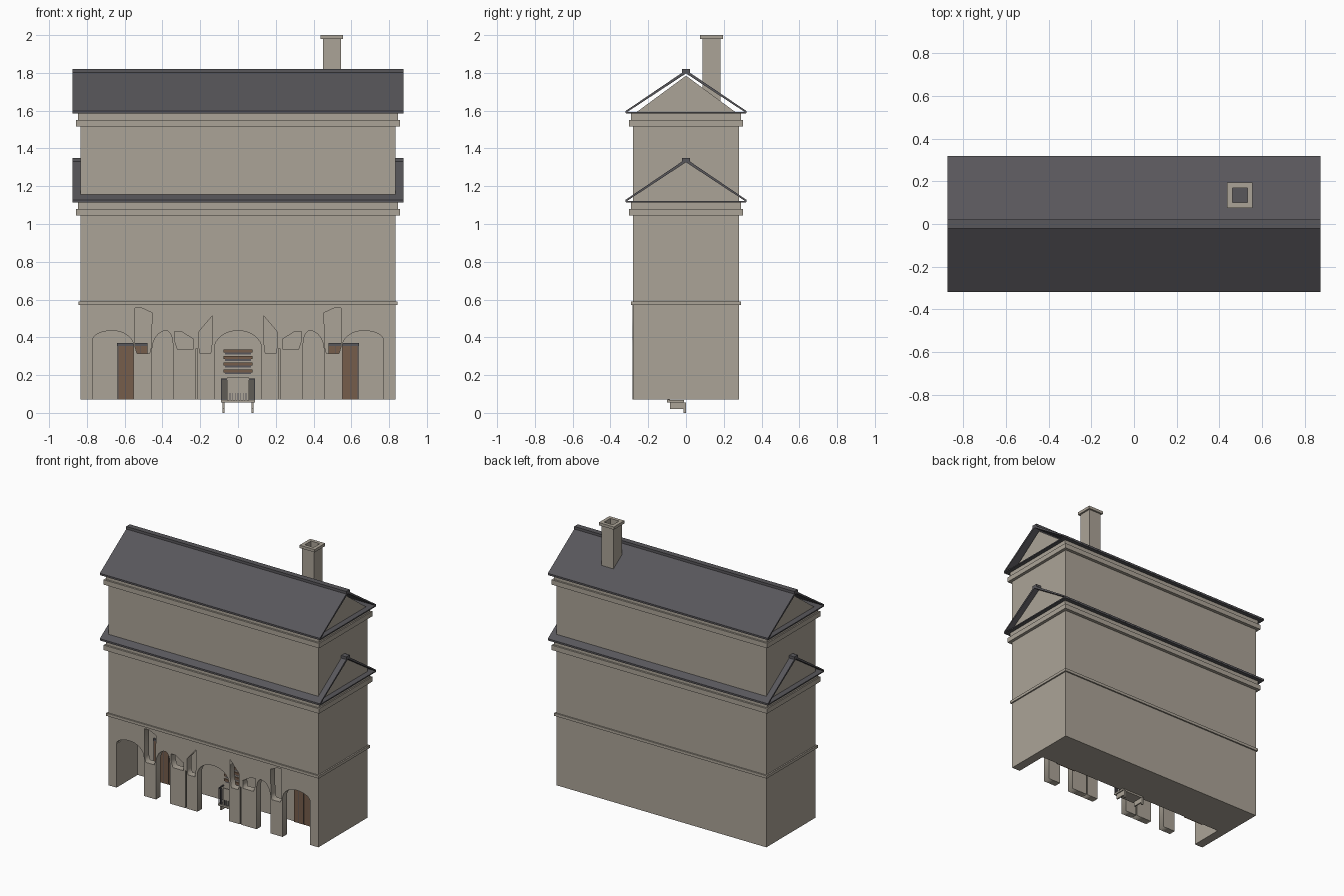
import bpy, bmesh, math

if "Cube" in bpy.data.objects:
    bpy.data.objects.remove(bpy.data.objects["Cube"])


def material(name, rgb):
    m = bpy.data.materials.new(name)
    m.diffuse_color = (*rgb, 1)
    m.use_nodes = True
    m.node_tree.nodes["Principled BSDF"].inputs["Base Color"].default_value = m.diffuse_color
    return m


STONE = material("warm_stone", (0.41, 0.37, 0.31))
SLATE = material("dark_slate", (0.098, 0.095, 0.105))
WOOD = material("brown_wood", (0.18, 0.11, 0.07))


def add(name, mesh, mat):
    mesh.materials.clear()
    mesh.materials.append(mat)
    ob = bpy.data.objects.new(name, mesh)
    bpy.context.collection.objects.link(ob)
    return ob


def box(name, x, y, z, mat):
    """Box from (min, max) pairs."""
    bm = bmesh.new()
    bmesh.ops.create_cube(bm, size=1)
    for v in bm.verts:
        v.co = [r[0] if c < 0 else r[1] for c, r in zip(v.co, (x, y, z))]
    me = bpy.data.meshes.new(name)
    bm.to_mesh(me)
    bm.free()
    return add(name, me, mat)


def prism(name, yz, x, mat):
    """Closed y-z profile extruded along x."""
    bm = bmesh.new()
    f = bm.faces.new([bm.verts.new((x[0], a, b)) for a, b in yz])
    r = bmesh.ops.extrude_face_region(bm, geom=[f])
    for v in r["geom"]:
        if isinstance(v, bmesh.types.BMVert):
            v.co.x = x[1]
    bmesh.ops.recalc_face_normals(bm, faces=bm.faces)
    me = bpy.data.meshes.new(name)
    bm.to_mesh(me)
    bm.free()
    return add(name, me, mat)


def around(name, hx, hy, z, mat=STONE):
    return box(name, (-hx, hx), (-hy, hy), z, mat)


# Walls: ground floor behind the arcade, end walls, upper storeys
WALL_Y = -0.04
box("ground_floor", (-0.835, 0.835), (WALL_Y, 0.28), (0.07, 0.58), STONE)
for s, side in ((-1, "left"), (1, "right")):
    box(side + "_end_wall", sorted((s * 0.77, s * 0.835)), (-0.28, WALL_Y),
        (0.07, 0.58), STONE)
around("middle_storey", 0.835, 0.28, (0.575, 1.12))
around("upper_storey", 0.835, 0.28, (1.12, 1.59))
around("string_course", 0.845, 0.29, (0.57, 0.59))

# Arcade front: one outline with arched openings plus spandrel holes


def arch(x0, z0, xm, zm, x1, z1, n=8):
    pts = [(x0, 0.07)]
    for i in range(2 * n + 1):
        a = math.pi * (1 - i / (2 * n))
        xe, ze = (x0, z0) if i <= n else (x1, z1)
        pts.append((xm + abs(xe - xm) * math.cos(a), ze + (zm - ze) * math.sin(a)))
    return pts + [(x1, 0.07)]


def mirrored(pts):
    return [(-x, z) for x, z in reversed(pts)]


left = [arch(-0.77, 0.385, -0.665, 0.435, -0.552, 0.35),
        arch(-0.455, 0.33, -0.38, 0.435, -0.345, 0.36),
        [(-0.222, 0.07), (-0.222, 0.34), (-0.214, 0.34), (-0.214, 0.07)]]
left[0] = left[0][1:]
openings = left + [arch(-0.125, 0.34, 0, 0.435, 0.125, 0.34)] \
    + [mirrored(p) for p in reversed(left)]
outline = [(-0.77, 0.58)] + [p for o in openings for p in o] + [(0.77, 0.58)]
holes = [
    [(-0.545, 0.35), (-0.545, 0.555), (-0.51, 0.555), (-0.455, 0.53),
     (-0.46, 0.35), (-0.468, 0.315), (-0.535, 0.315)],
    [(-0.335, 0.38), (-0.335, 0.43), (-0.30, 0.43), (-0.235, 0.39),
     (-0.238, 0.335), (-0.32, 0.335)],
    [(-0.207, 0.35), (-0.207, 0.43), (-0.135, 0.515), (-0.135, 0.39),
     (-0.145, 0.315), (-0.20, 0.315)],
]
curve = bpy.data.curves.new("arcade_outline", "CURVE")
curve.dimensions = "2D"
curve.fill_mode = "BOTH"
curve.extrude = 0.025
for loop in [outline] + holes + [mirrored(h) for h in holes]:
    sp = curve.splines.new("POLY")
    sp.points.add(len(loop) - 1)
    for p, (x, z) in zip(sp.points, loop):
        p.co = (x, z, 0, 1)
    sp.use_cyclic_u = True
tmp = bpy.data.objects.new("arcade_outline", curve)
bpy.context.collection.objects.link(tmp)
dg = bpy.context.evaluated_depsgraph_get()
mesh = bpy.data.meshes.new_from_object(tmp.evaluated_get(dg))
bpy.data.objects.remove(tmp)
arcade = add("arcade_front", mesh, STONE)
arcade.rotation_euler.x = math.pi / 2
arcade.location.y = -0.257

# Doors with dark lintels
for s, side in ((-1, "left"), (1, "right")):
    def sx(a, b):
        return sorted((s * a, s * b))
    box(side + "_door", sx(0.48, 0.633), (WALL_Y - 0.008, WALL_Y), (0.07, 0.355), WOOD)
    box(side + "_door_lintel", sx(0.478, 0.64), (WALL_Y - 0.012, WALL_Y),
        (0.355, 0.37), SLATE)
    box(side + "_door_jamb", sx(0.633, 0.638), (WALL_Y - 0.01, WALL_Y),
        (0.07, 0.355), SLATE)
    for i in range(1, 4):
        x = 0.48 + i * 0.038
        box(side + "_door_groove", sx(x - 0.001, x + 0.001),
            (WALL_Y - 0.009, WALL_Y), (0.07, 0.355), SLATE)

# Shuttered centre window
for i in range(4):
    z = 0.205 + i * 0.035
    box("window_gap", (-0.068, 0.068), (WALL_Y - 0.004, WALL_Y), (z, z + 0.012), SLATE)
    box("window_slat", (-0.076, 0.076), (WALL_Y - 0.009, WALL_Y),
        (z + 0.010, z + 0.026), WOOD)

# Balcony: slab, brackets, railing and panel
box("balcony_slab", (-0.09, 0.09), (-0.10, WALL_Y + 0.03), (0.055, 0.068), STONE)
for s in (-1, 1):
    xs = sorted((s * 0.072, s * 0.082))
    box("balcony_bracket", xs, (-0.085, 0), (0.02, 0.055), STONE)
    box("bracket_foot", xs, (-0.012, 0), (0, 0.055), STONE)
    for x in (0.086, 0.074, 0.064):
        box("baluster", sorted((s * (x - 0.003), s * (x + 0.003))),
            (-0.097, -0.091), (0.068, 0.18), SLATE)
    box("side_rail", sorted((s * 0.083, s * 0.089)), (-0.097, WALL_Y),
        (0.174, 0.182), SLATE)
    box("front_rail", sorted((s * 0.058, s * 0.089)), (-0.097, -0.091),
        (0.174, 0.182), SLATE)
for i in range(-3, 4):
    box("short_baluster", (i * 0.014 - 0.002, i * 0.014 + 0.002),
        (-0.097, -0.092), (0.068, 0.105), SLATE)
box("balcony_panel", (-0.057, 0.057), (-0.09, -0.084), (0.068, 0.187), STONE)

# Cornices and two gable roofs
for name, z in (("lower", 1.12), ("upper", 1.59)):
    around(name + "_cornice", 0.857, 0.303, (z - 0.075, z - 0.04))
    around(name + "_frieze", 0.848, 0.29, (z - 0.04, z))
    around(name + "_eaves_plate", 0.875, 0.318, (z - 0.006, z + 0.002), SLATE)
    for s, side in ((-1, "front"), (1, "back")):
        prism(f"{name}_{side}_roof", [(s * 0.32, z - 0.003), (s * 0.32, z + 0.008),
              (0, z + 0.225), (0, z + 0.207)], (-0.875, 0.875), SLATE)
    around(name + "_ridge", 0.875, 0.02, (z + 0.21, z + 0.23), SLATE)
prism("gable", [(-0.265, 1.59), (0.265, 1.59), (0, 1.785)], (-0.835, 0.835), STONE)

# Hollow chimney with a wider cap
CX, CY = 0.497, 0.135


def tube(name, half, inner, z):
    for s in (-1, 1):
        box(name, sorted((CX + s * inner, CX + s * half)), (CY - half, CY + half), z, STONE)
        box(name, (CX - inner, CX + inner), sorted((CY + s * inner, CY + s * half)),
            z, STONE)


tube("chimney_stack", 0.048, 0.035, (1.65, 1.982))
tube("chimney_cap", 0.06, 0.035, (1.98, 2.0))
box("chimney_flue", (CX - 0.035, CX + 0.035), (CY - 0.035, CY + 0.035), (1.65, 1.93), SLATE)
